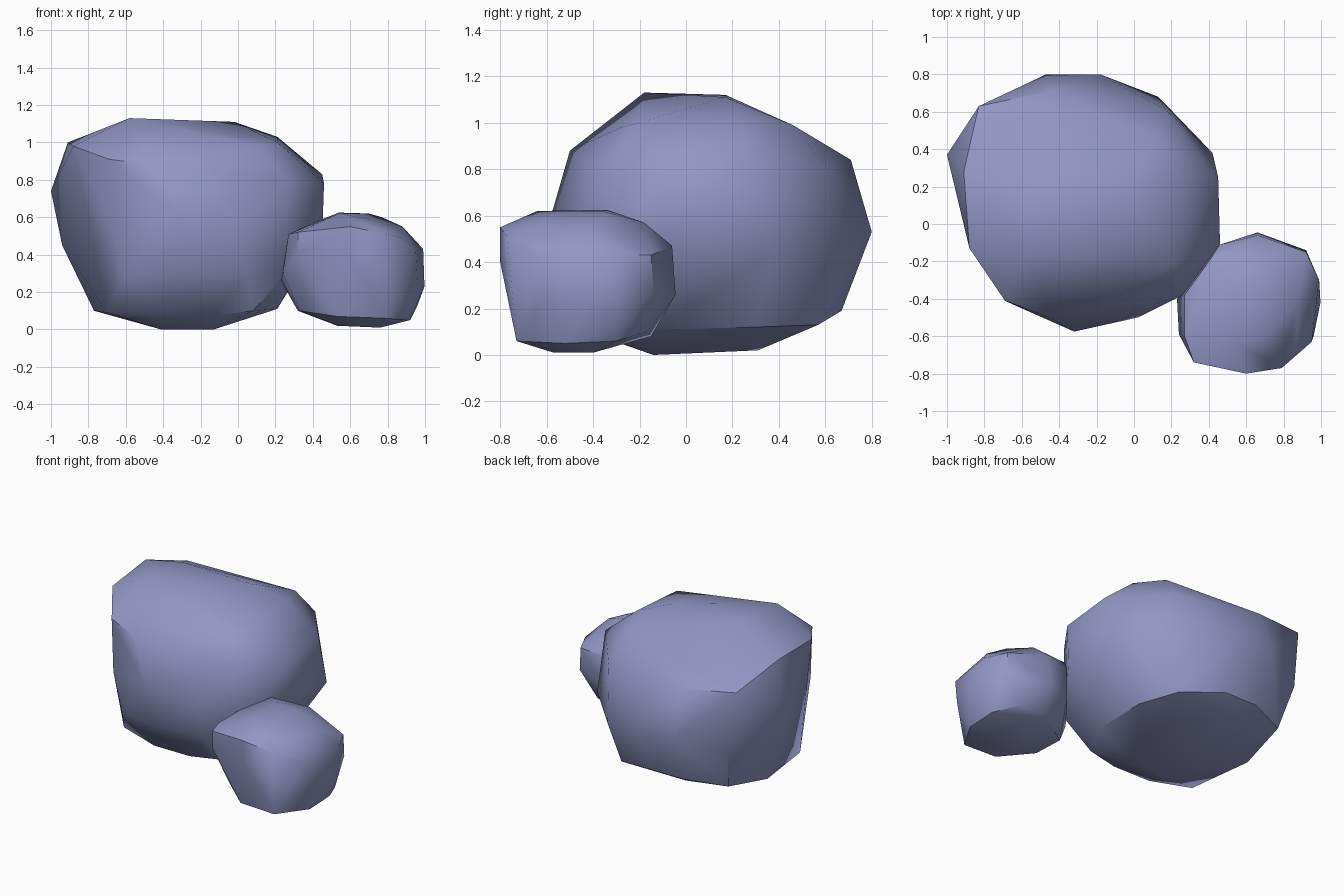
import bpy, bmesh, math

stone = bpy.data.materials.new("blue_stone")
stone.diffuse_color = (.29, .31, .56, 1)


def rock(name, corners, angle):
    """Chiselled stone: convex skin stretched over its corner points."""
    bm = bmesh.new()
    for c in corners:
        bm.verts.new(c)
    bmesh.ops.convex_hull(bm, input=bm.verts[:])
    loose = [v for v in bm.verts if not v.link_faces]
    bmesh.ops.delete(bm, geom=loose, context='VERTS')
    bmesh.ops.recalc_face_normals(bm, faces=bm.faces[:])
    mesh = bpy.data.meshes.new(name)
    bm.to_mesh(mesh)
    bm.free()
    mesh.materials.append(stone)
    obj = bpy.data.objects.new(name, mesh)
    bpy.context.collection.objects.link(obj)
    bpy.ops.object.select_all(action='DESELECT')
    obj.select_set(True)
    bpy.context.view_layer.objects.active = obj
    bpy.ops.object.shade_smooth_by_angle(angle=math.radians(angle))
    return obj


# Large boulder
rock("large_boulder", [
    # crown
    (-.58, -.18, 1.13), (-.55, .17, 1.12), (-.02, .17, 1.11),
    # shoulder ring
    (-.69, -.41, .91), (-.45, -.5, .88), (-.08, -.28, .98), (.1, -.28, .98),
    (.21, -.2, 1.0), (.21, .24, 1.03), (.12, .46, .99), (.17, .61, .8),
    (-.45, .71, .84), (-.83, .63, .88), (-.91, .28, 1.0), (-.88, -.13, .98),
    # waist
    (.26, -.38, .8), (.26, -.38, .3), (.46, -.11, .78), (.45, -.11, .5),
    (.45, .25, .83), (.42, .38, .46), (.13, .68, .43), (-.18, .8, .53),
    (-.47, .8, .53), (-.78, .65, .46), (-1, .37, .74), (-.94, .25, .45),
    (-.67, -.42, .55), (-.32, -.575, .62), (.02, -.5, .5),
    # underside
    (-.61, -.41, .28), (-.3, -.5, .3), (.05, -.45, .3), (-.7, -.26, .09),
    (-.77, .2, .1), (-.72, .56, .17), (-.41, -.34, .07), (-.13, -.35, .075),
    (-.41, -.14, 0), (-.13, -.14, 0), (-.3, .31, .02), (.08, -.33, .1),
    (.21, -.1, .11), (.21, .3, .12), (.1, .57, .13), (-.4, .57, .13),
    (-.2, .67, .19), (-.45, .67, .19),
], 38)

# Small boulder leaning at its front right
rock("small_boulder", [
    # crown
    (.54, -.64, .62), (.54, -.34, .625), (.7, -.36, .62), (.77, -.34, .6),
    (.7, -.6, .59),
    # shoulder ring
    (.27, -.6, .51), (.32, -.74, .52), (.6, -.8, .55), (.79, -.77, .51),
    (.87, -.68, .49), (.95, -.63, .42), (.88, -.4, .55), (.99, -.3, .43),
    (.92, -.15, .43), (.66, -.06, .47), (.68, -.18, .57), (.46, -.11, .47),
    (.4, -.2, .57), (.27, -.38, .51),
    # waist
    (.23, -.4, .26), (.24, -.59, .3), (.32, -.74, .4), (.6, -.8, .4),
    (.997, -.42, .23), (.96, -.6, .25), (.92, -.14, .28), (.66, -.045, .26),
    (.46, -.11, .25),
    # underside
    (.33, -.57, .1), (.32, -.35, .1), (.53, -.73, .07), (.79, -.73, .06),
    (.92, -.52, .05), (.92, -.3, .06), (.96, -.3, .13), (.53, -.5, .02),
    (.6, -.15, .08), (.8, -.17, .1), (.76, -.57, .01), (.76, -.4, .01),
], 38)
